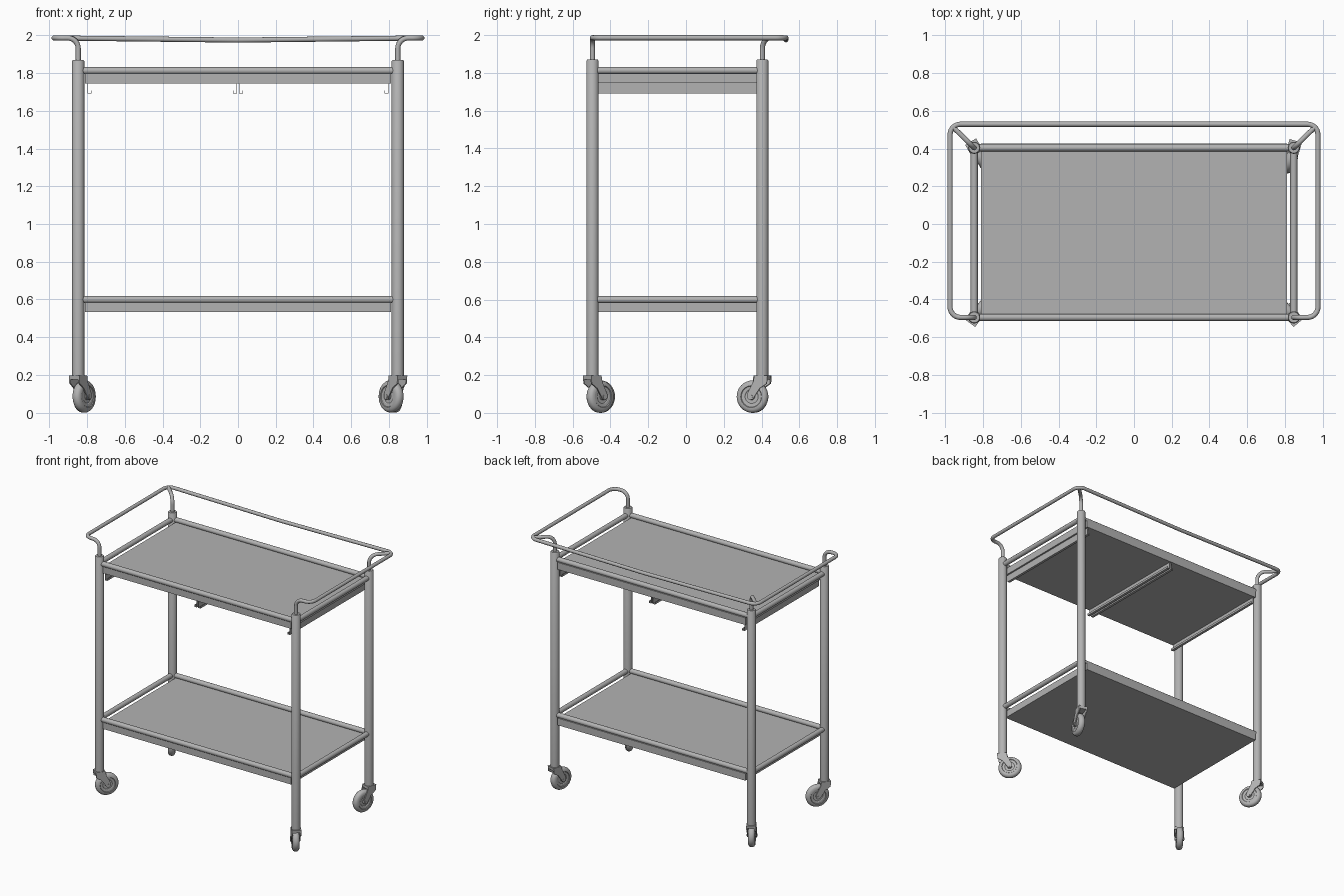
import bpy, bmesh, math
from mathutils import Vector, Matrix

if "Cube" in bpy.data.objects:
    bpy.data.objects.remove(bpy.data.objects["Cube"])

PX, YF, YB = 0.847, -0.495, 0.404   # post centre lines

# Dark grey metal for every part
grey = bpy.data.materials.new("dark_grey")
grey.diffuse_color = (0.45, 0.45, 0.45, 1)
grey.use_nodes = True
grey.node_tree.nodes["Principled BSDF"].inputs["Base Color"].default_value = grey.diffuse_color


def finish(name, bm, angle=35):
    bmesh.ops.recalc_face_normals(bm, faces=bm.faces)
    me = bpy.data.meshes.new(name)
    bm.to_mesh(me)
    bm.free()
    ob = bpy.data.objects.new(name, me)
    bpy.context.collection.objects.link(ob)
    smooth(ob, angle)
    return ob


def smooth(ob, angle=35):
    bpy.ops.object.select_all(action='DESELECT')
    ob.select_set(True)
    bpy.context.view_layer.objects.active = ob
    bpy.ops.object.shade_smooth_by_angle(angle=math.radians(angle))
    ob.data.materials.append(grey)


def lathe(bm, profile, mat=Matrix(), n=32):
    # profile of (radius, height), turned about z
    vs = [bm.verts.new((r, 0, z)) for r, z in profile]
    es = [bm.edges.new(p) for p in zip(vs, vs[1:])]
    bmesh.ops.spin(bm, geom=vs + es, cent=(0, 0, 0), axis=(0, 0, 1),
                   angle=math.tau, steps=n, use_duplicate=False)
    new = [v for v in bm.verts if not v.tag]
    bmesh.ops.remove_doubles(bm, verts=new, dist=1e-5)
    new = [v for v in bm.verts if not v.tag]
    bmesh.ops.transform(bm, matrix=mat, verts=new)
    for v in bm.verts:
        v.tag = True


def prism(bm, pts, origin, u, v, w):
    # polygon in the (u, v) plane, extruded along vector w
    o, u, v, w = map(Vector, (origin, u, v, w))
    a = [bm.verts.new(o + u * p + v * q) for p, q in pts]
    b = [bm.verts.new(x.co + w) for x in a]
    bm.faces.new(a)
    bm.faces.new(b[::-1])
    for i in range(len(a)):
        j = (i + 1) % len(a)
        bm.faces.new((a[i], a[j], b[j], b[i]))
    for x in a + b:
        x.tag = True


def fillet(pts, r, n=8):
    # round the corners of a path
    pts = [Vector(p) for p in pts]
    out = [pts[0]]
    for a, b, c in zip(pts, pts[1:], pts[2:]):
        d1, d2 = (a - b).normalized(), (c - b).normalized()
        t = r * math.tan((math.pi - d1.angle(d2)) / 2)
        if t < 0.005:
            out.append(b)
            continue
        s, e = b + d1 * t, b + d2 * t
        mid = b + (d1 + d2).normalized() * math.hypot(r, t)
        n1, ang = s - mid, (s - mid).angle(e - mid)
        ax = (s - mid).cross(e - mid).normalized()
        out += [mid + Matrix.Rotation(ang * i / n, 3, ax) @ n1 for i in range(n + 1)]
    return out + [pts[-1]]


def tube(name, pts, r):
    cu = bpy.data.curves.new(name, 'CURVE')
    cu.dimensions = '3D'
    cu.bevel_depth, cu.bevel_resolution, cu.use_fill_caps = r, 4, True
    sp = cu.splines.new('POLY')
    sp.points.add(len(pts) - 1)
    for p, co in zip(sp.points, pts):
        p.co = (*co, 1)
    ob = bpy.data.objects.new(name, cu)
    bpy.context.collection.objects.link(ob)
    bpy.ops.object.select_all(action='DESELECT')
    ob.select_set(True)
    bpy.context.view_layer.objects.active = ob
    bpy.ops.object.convert(target='MESH')
    smooth(bpy.context.view_layer.objects.active)


# Posts with a rounded collar at the top
for sx, xn in ((-1, "left"), (1, "right")):
    for y, yn in ((YF, "front"), (YB, "back")):
        bm = bmesh.new()
        lathe(bm, [(0, 0.185), (0.032, 0.185), (0.032, 1.864), (0.028, 1.87), (0, 1.87)],
              Matrix.Translation((sx * PX, y, 0)))
        finish(f"{yn}_{xn}_post", bm)

# Two shelves, each framed by four round rails
for name, z in (("upper", 1.813), ("lower", 0.6)):
    for y, yn in ((YF, "front"), (YB, "back")):
        tube(f"{name}_{yn}_rail", [(-0.83, y, z), (0.83, y, z)], 0.019)
    for sx, xn in ((-1, "left"), (1, "right")):
        tube(f"{name}_{xn}_rail", [(sx * PX, YF + .02, z), (sx * PX, YB - .02, z)], 0.019)
    bm = bmesh.new()
    prism(bm, [(-0.81, z - .067), (0.81, z - .067), (0.81, z - .012), (-0.81, z - .012)],
          (0, -0.505, 0), (1, 0, 0), (0, 0, 1), (0, 0.932, 0))
    finish(f"{name}_shelf", bm)

# Drawer runners under the upper shelf
hook = [(0, 1.75), (0, 1.692), (0.02, 1.692), (0.02, 1.708),
        (0.018, 1.708), (0.018, 1.694), (0.002, 1.694), (0.002, 1.75)]
for i, (x, s) in enumerate(((-0.797, 1), (-0.006, -1), (0.006, 1), (0.797, -1))):
    bm = bmesh.new()
    prism(bm, hook, (x, -0.5, 0), (s, 0, 0), (0, 0, 1), (0, 0.918, 0))
    finish(f"drawer_runner_{i + 1}", bm)

# Push handle: one loop from front post to front post, with back supports
H = 1.986
half = [(-PX, YF, 1.85), (-PX, YF, H), (-0.975, YF, H), (-0.975, 0.529, H)]
tube("handle", fillet(half + [(0, 0.529, 1.975)] + [(-x, y, z) for x, y, z in half[::-1]], 0.055), 0.0135)
for s, n in ((-1, "left"), (1, "right")):
    tube(f"{n}_handle_support",
         fillet([(s * PX, YB, 1.85), (s * PX, YB, H), (s * 0.962, 0.516, H)], 0.06), 0.0135)

# Swivel casters, each turned its own way
R = 0.086
tyre = [(0, 0.022), (0.016, 0.022), (0.018, 0.017), (0.036, 0.017), (0.04, 0.02), (0.055, 0.021),
        (0.058, 0.025), (0.07, 0.024), (0.08, 0.018), (0.085, 0.009), (R, 0)]
tyre += [(r, -z) for r, z in tyre[-2::-1]]
fork = [(-0.038, 0.198), (0.034, 0.198), (0.04, 0.165), (0.074, 0.1), (0.074, 0.08),
        (0.062, 0.068), (0.044, 0.072), (0.005, 0.13), (-0.034, 0.155)]
for n, x, y, dx, dy in (("front_left", -PX, YF, .58, .8), ("front_right", PX, YF, -.65, .75),
                        ("back_left", -PX, YB, .5, -.85), ("back_right", PX, YB, -.3, -1)):
    place = Matrix.Translation((x, y, 0)) @ Matrix.Rotation(math.atan2(dy, dx), 4, 'Z')
    bm = bmesh.new()
    lathe(bm, tyre, place @ Matrix.Translation((0.054, 0, R)) @ Matrix.Rotation(math.pi / 2, 4, 'X'))
    finish(f"{n}_wheel", bm, 30)
    bm = bmesh.new()
    for y0 in (-0.034, 0.026):
        prism(bm, fork, (0, y0, 0), (1, 0, 0), (0, 0, 1), (0, 0.008, 0))
    prism(bm, [(-0.038, 0.198), (0.034, 0.198), (0.034, 0.176), (-0.036, 0.176)],
          (0, -0.03, 0), (1, 0, 0), (0, 0, 1), (0, 0.06, 0))
    lathe(bm, [(0, -0.037), (0.01, -0.037), (0.01, 0.037), (0, 0.037)],
          Matrix.Translation((0.054, 0, R)) @ Matrix.Rotation(math.pi / 2, 4, 'X'), 16)
    bmesh.ops.transform(bm, matrix=place, verts=bm.verts)
    finish(f"{n}_caster_fork", bm)
